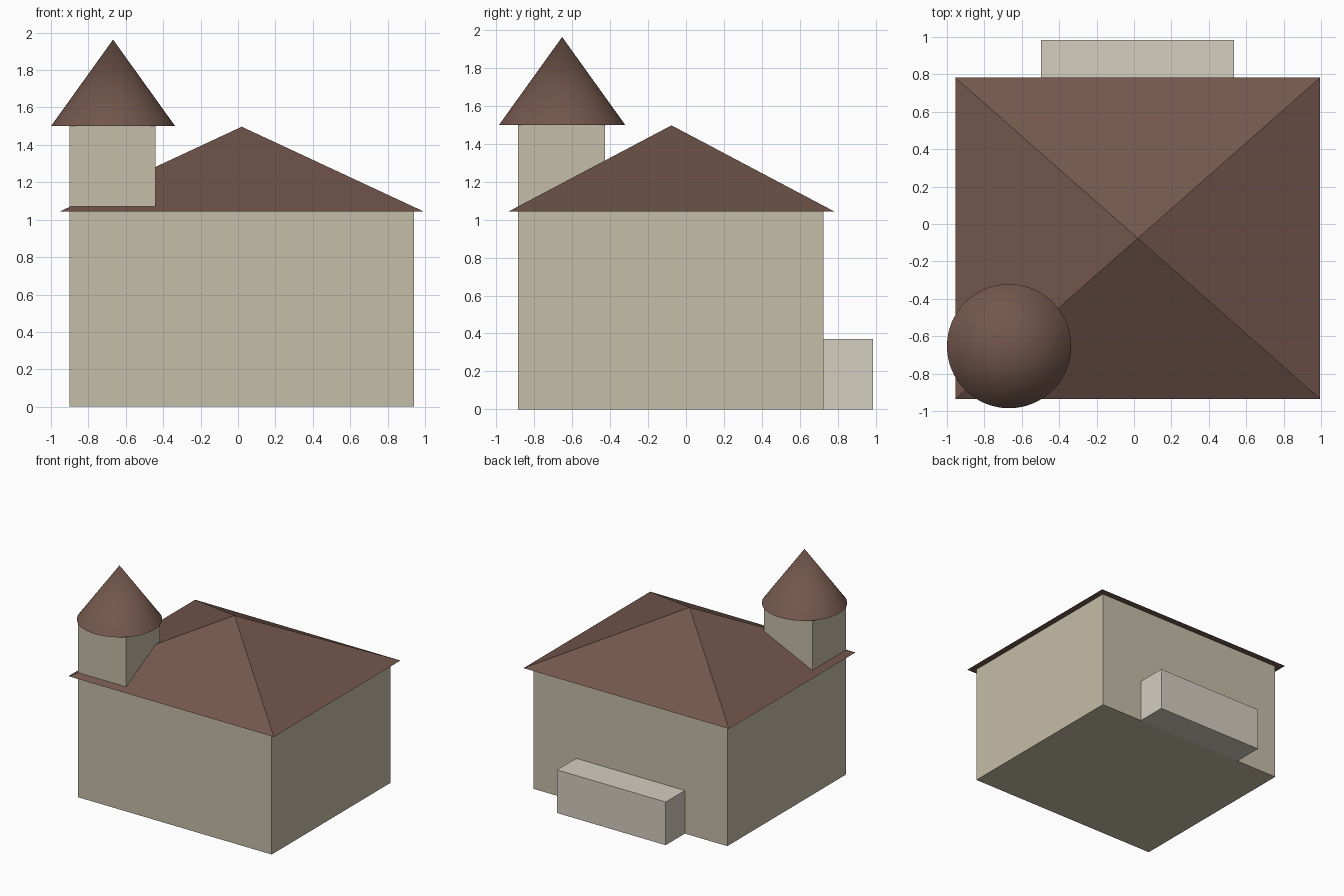
import bpy
import bmesh

if "Cube" in bpy.data.objects:
    bpy.data.objects.remove(bpy.data.objects["Cube"])


def material(name, rgb):
    mat = bpy.data.materials.new(name)
    mat.diffuse_color = (*rgb, 1.0)
    mat.use_nodes = True
    mat.node_tree.nodes["Principled BSDF"].inputs["Base Color"].default_value = mat.diffuse_color
    return mat


WALL = material("wall", (0.56, 0.51, 0.39))
STEP = material("pale_wall", (0.66, 0.62, 0.53))
ROOF = material("roof", (0.17, 0.095, 0.073))


def box(name, x, y, z, mat):
    """Box from (min, max) ranges on each axis."""
    center = [(a + b) / 2 for a, b in (x, y, z)]
    size = [b - a for a, b in (x, y, z)]
    bpy.ops.mesh.primitive_cube_add(size=1, location=center)
    obj = bpy.context.object
    obj.name = name
    obj.scale = size
    bpy.ops.object.transform_apply(location=False, rotation=False, scale=True)
    obj.data.materials.append(mat)
    return obj


def pyramid(name, x, y, z, mat):
    """Four-sided hip roof over a rectangle, closed underneath."""
    bm = bmesh.new()
    base = [bm.verts.new((px, py, z[0])) for px, py in
            ((x[0], y[0]), (x[1], y[0]), (x[1], y[1]), (x[0], y[1]))]
    apex = bm.verts.new((sum(x) / 2, sum(y) / 2, z[1]))
    bm.faces.new(base[::-1])
    for i in range(4):
        bm.faces.new((base[i], base[(i + 1) % 4], apex))
    mesh = bpy.data.meshes.new(name)
    bm.to_mesh(mesh)
    bm.free()
    mesh.materials.append(mat)
    obj = bpy.data.objects.new(name, mesh)
    bpy.context.collection.objects.link(obj)
    return obj


# main house with overhanging hip roof
EAVE, TOWER_TOP = 1.043, 1.50
box("house_walls", (-0.90, 0.94), (-0.885, 0.725), (0, EAVE), WALL)
pyramid("hip_roof", (-0.955, 0.995), (-0.935, 0.782), (EAVE, 1.497), ROOF)

# low block along the back wall
box("back_block", (-0.497, 0.535), (0.725, 0.985), (0, 0.37), STEP)

# square corner tower rising through the roof
box("tower_walls", (-0.90, -0.442), (-0.885, -0.427), (EAVE, TOWER_TOP), WALL)

# round conical tower roof
bpy.ops.mesh.primitive_cone_add(vertices=64, radius1=0.332, radius2=0, depth=0.463,
                                location=(-0.668, -0.653, TOWER_TOP + 0.2315))
cone = bpy.context.object
cone.name = "tower_roof"
cone.data.materials.append(ROOF)
bpy.ops.object.shade_smooth_by_angle()
